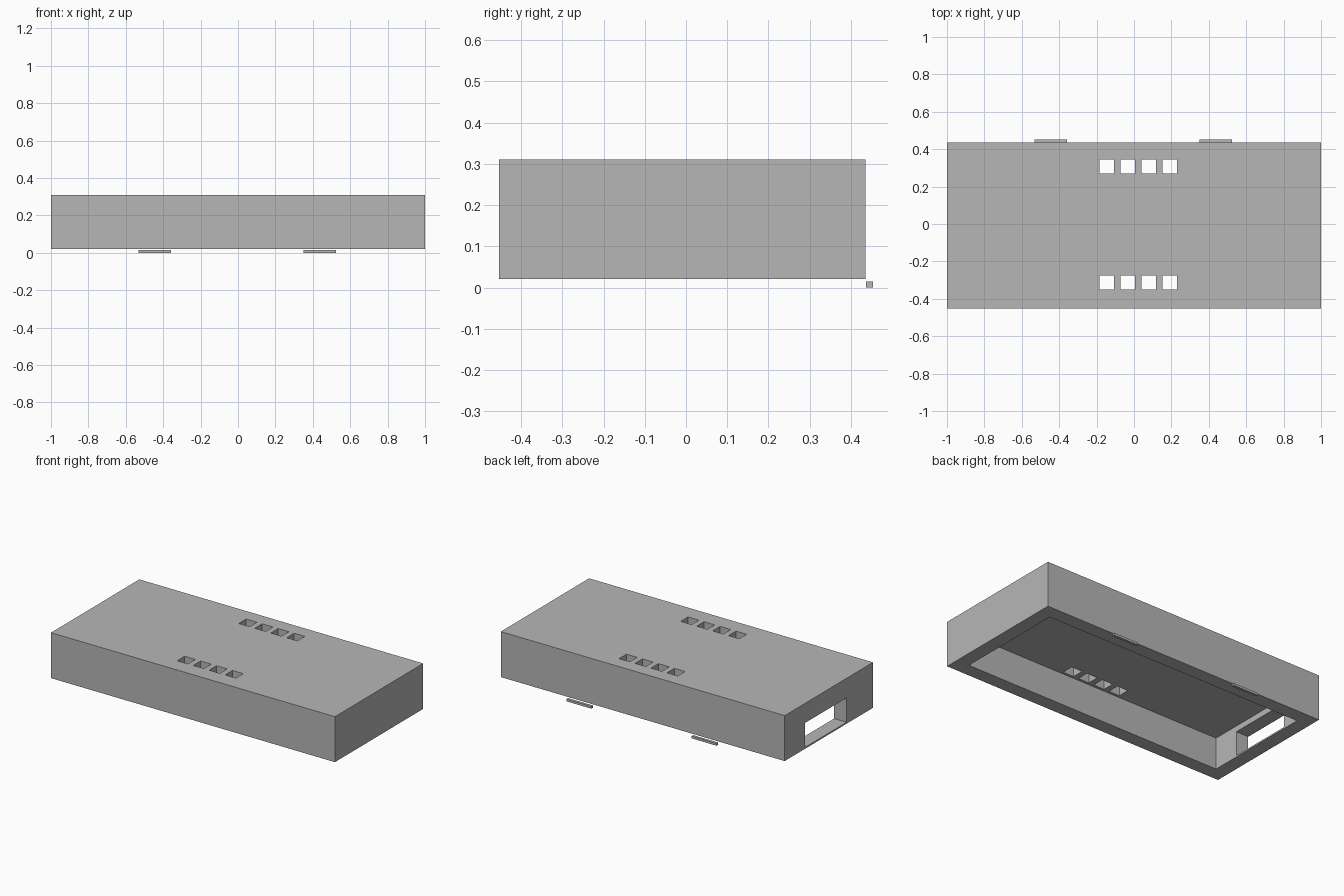
import bpy
import bmesh
from mathutils import Matrix, Vector

cube = bpy.data.objects.get("Cube")
if cube:
    bpy.data.objects.remove(cube, do_unlink=True)

grey = bpy.data.materials.new("plain_grey")
grey.use_nodes = True
COLOUR = (0.47, 0.47, 0.47, 1.0)
grey.diffuse_color = COLOUR
grey.node_tree.nodes["Principled BSDF"].inputs["Base Color"].default_value = COLOUR


def boxes(name, corner_pairs):
    """One object holding a box for each (low corner, high corner) pair."""
    bm = bmesh.new()
    for low, high in corner_pairs:
        low, high = Vector(low), Vector(high)
        place = Matrix.Translation((low + high) / 2) @ Matrix.Diagonal((*(high - low), 1))
        bmesh.ops.create_cube(bm, size=1, matrix=place)
    mesh = bpy.data.meshes.new(name)
    bm.to_mesh(mesh)
    bm.free()
    mesh.materials.append(grey)
    obj = bpy.data.objects.new(name, mesh)
    bpy.context.collection.objects.link(obj)
    return obj


def cut(target, cutter):
    """Subtract the cutter, then discard it."""
    cutter.hide_render = True
    mod = target.modifiers.new(cutter.name, 'BOOLEAN')
    mod.operation = 'DIFFERENCE'
    mod.solver = 'EXACT'
    mod.object = cutter
    bpy.context.view_layer.objects.active = target
    bpy.ops.object.modifier_apply(modifier=mod.name)
    bpy.data.objects.remove(cutter, do_unlink=True)


FRONT, BACK, BOTTOM, TOP, WALL = -0.453, 0.435, 0.0205, 0.31, 0.088

# Case body, hollow and open underneath
case = boxes("case_body", [((-1, FRONT, BOTTOM), (1, BACK, TOP))])
cut(case, boxes("cavity", [((-1 + WALL, FRONT + WALL, -0.1),
                            (1 - WALL, BACK - WALL, TOP - WALL))]))

# Port opening through the end wall, above a thin sill
cut(case, boxes("port", [((-1.1, -0.187, 0.03), (-0.8, 0.231, 0.185))]))

# Two rows of square vents through the top
SLOT, PITCH, START = 0.076, 0.1125, -0.184
vents = []
for y in (-0.349, 0.271):
    for i in range(4):
        x = START + i * PITCH
        vents.append(((x, y, 0.15), (x + SLOT, y + 0.0745, 0.4)))
cut(case, boxes("vents", vents))

# Small clip tabs below the back edge
for side, x in (("right", -0.532), ("left", 0.35)):
    boxes(side + "_clip_tab", [((x, 0.437, 0), (x + 0.175, 0.453, 0.0145))])
